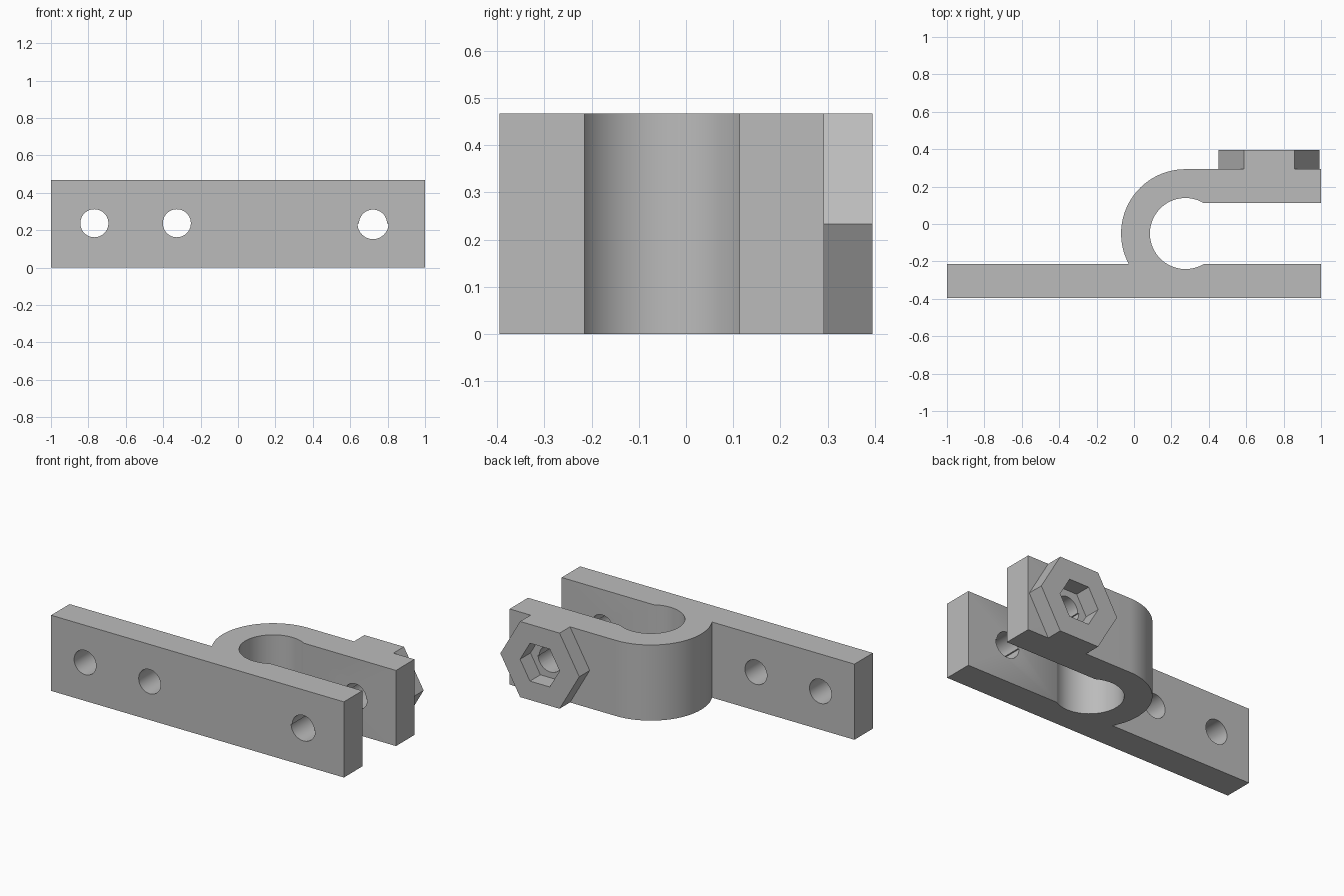
import bpy, bmesh, math
from math import sin, cos, asin, pi

cube = bpy.data.objects.get("Cube")
if cube:
    bpy.data.objects.remove(cube, do_unlink=True)

HEIGHT = 0.467
MID = HEIGHT / 2
RING = (0.275, -0.051)
OUTER, INNER = 0.344, 0.19
BACK, FRONT = 0.395, -0.395
ARM_BACK = RING[1] + OUTER
GAP = 0.164
BOLT_X = 0.722

grey = bpy.data.materials.new("plain grey")
grey.use_nodes = True
GREY = (0.5, 0.5, 0.5, 1)
grey.diffuse_color = GREY
grey.node_tree.nodes["Principled BSDF"].inputs["Base Color"].default_value = GREY


def arc(centre, radius, start, end, steps):
    """Points along an arc, both ends included."""
    return [(centre[0] + radius * cos(start + (end - start) * i / steps),
             centre[1] + radius * sin(start + (end - start) * i / steps))
            for i in range(steps + 1)]


def prism(name, outline, low, high, along_y=False):
    """Extrude an outline along z, or an x-z outline along y."""
    bm = bmesh.new()
    place = (lambda p, d: (p[0], d, p[1])) if along_y else (lambda p, d: (p[0], p[1], d))
    face = bm.faces.new([bm.verts.new(place(p, low)) for p in outline])
    moved = bmesh.ops.extrude_face_region(bm, geom=[face])["geom"]
    shift = (0, high - low, 0) if along_y else (0, 0, high - low)
    bmesh.ops.translate(bm, vec=shift,
                        verts=[v for v in moved if isinstance(v, bmesh.types.BMVert)])
    bmesh.ops.recalc_face_normals(bm, faces=bm.faces)
    mesh = bpy.data.meshes.new(name)
    bm.to_mesh(mesh)
    bm.free()
    mesh.materials.append(grey)
    obj = bpy.data.objects.new(name, mesh)
    bpy.context.collection.objects.link(obj)
    return obj


def activate(obj):
    bpy.ops.object.select_all(action="DESELECT")
    obj.select_set(True)
    bpy.context.view_layer.objects.active = obj


def cut(obj, cutter):
    """Subtract the cutter, then discard it."""
    cutter.hide_render = True
    activate(obj)
    mod = obj.modifiers.new("cut", "BOOLEAN")
    mod.operation = "DIFFERENCE"
    mod.solver = "EXACT"
    mod.object = cutter
    bpy.ops.object.modifier_apply(modifier=mod.name)
    bpy.data.objects.remove(cutter, do_unlink=True)


# Clamp body: long plate, wrapped ring and short arm in one profile
slot = asin(GAP / INNER)
wrap = asin(GAP / OUTER)
outline = [(-1, FRONT), (1, FRONT), (1, RING[1] - GAP)]
outline += arc(RING, INNER, 2 * pi - slot, slot, 56)
outline += [(1, RING[1] + GAP), (1, ARM_BACK)]
outline += arc(RING, OUTER, pi / 2, pi + wrap, 40)
outline += [(-1, RING[1] - GAP)]
body = prism("clamp_body", outline, 0, HEIGHT)

# Mounting holes in the plate
for x in (-0.768, -0.327):
    circle = arc((x, 0.237), 0.075, 0, 2 * pi, 40)[:-1]
    cut(body, prism("hole_cutter", circle, -0.5, -0.1, True))

# Bolt hole through plate and arm, slightly wider in its lower half
bolt = (BOLT_X, 0.235)
stepped = arc(bolt, 0.075, 0, pi, 20) + arc(bolt, 0.083, pi, 2 * pi, 20)
cut(body, prism("bolt_cutter", stepped, -0.5, 0.5, True))

# Hexagonal boss with a hexagonal nut pocket on the back of the arm
boss_centre = (BOLT_X, MID)
boss = prism("hex_boss", arc(boss_centre, MID / cos(pi / 6), 0, 2 * pi, 6)[:-1],
             ARM_BACK, BACK, True)
cut(boss, prism("pocket_cutter", arc(boss_centre, 0.135, 0, 2 * pi, 6)[:-1],
                ARM_BACK - 0.1, BACK + 0.1, True))

for part in (body, boss):
    activate(part)
    bpy.ops.object.shade_smooth_by_angle(angle=math.radians(30))
